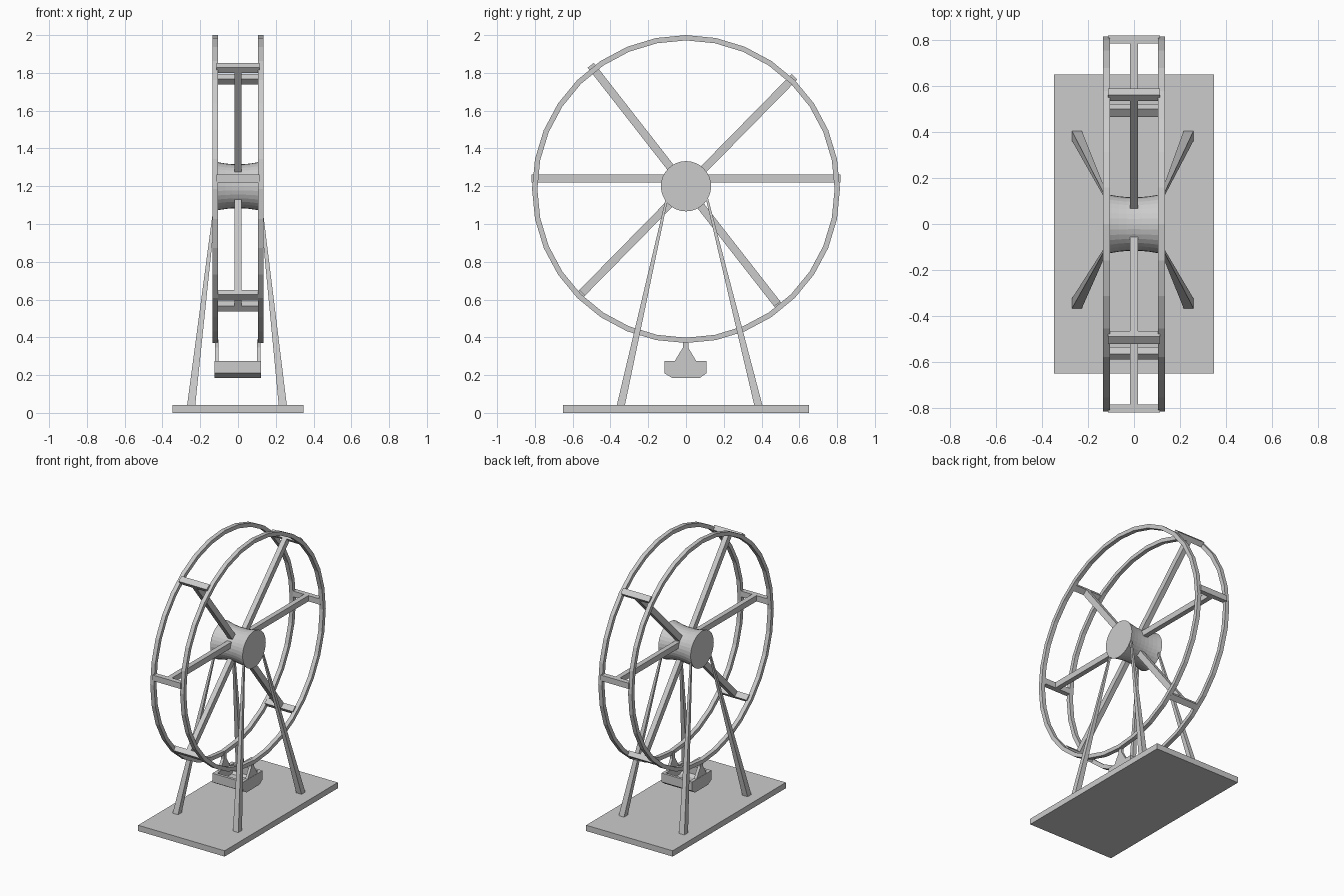
import bpy, math

if "Cube" in bpy.data.objects:
    bpy.data.objects.remove(bpy.data.objects["Cube"])

AXLE_Z = 1.19


def mesh(name, verts, faces):
    me = bpy.data.meshes.new(name)
    me.from_pydata(verts, [], faces)
    me.update()
    ob = bpy.data.objects.new(name, me)
    bpy.context.collection.objects.link(ob)
    return ob


def box(name, loc, size, rot_x=0):
    bpy.ops.mesh.primitive_cube_add(size=1, location=loc, rotation=(rot_x, 0, 0))
    ob = bpy.context.object
    ob.name = name
    ob.scale = size
    return ob


def extrude_x(name, outline, x0, x1):
    # counter-clockwise (y, z) outline seen from +x, extruded along x
    n = len(outline)
    verts = [(x, y, z) for x in (x0, x1) for y, z in outline]
    faces = [tuple(range(n))[::-1], tuple(range(n, 2 * n))]
    faces += [(i, (i + 1) % n, n + (i + 1) % n, n + i) for i in range(n)]
    return mesh(name, verts, faces)


def lathe_x(name, profile, n, cz, closed):
    # spins an (x, radius) profile around the axle
    m = len(profile)
    verts = []
    for i in range(n):
        a = 2 * math.pi * i / n
        verts += [(x, r * math.sin(a), cz + r * math.cos(a)) for x, r in profile]
    faces = []
    for i in range(n):
        a, b = i * m, (i + 1) % n * m
        for j in range(m if closed else m - 1):
            k = (j + 1) % m
            faces.append((a + j, b + j, b + k, a + k))
    if not closed:
        faces.append(tuple(i * m for i in range(n)))
        faces.append(tuple(i * m + m - 1 for i in range(n))[::-1])
    return mesh(name, verts, faces)


def taper(name, bottom, top, w0, w1):
    # square strut with horizontal ends
    verts = [(p[0] + sx * w / 2, p[1] + sy * w / 2, p[2])
             for p, w in ((bottom, w0), (top, w1))
             for sx, sy in ((-1, -1), (1, -1), (1, 1), (-1, 1))]
    faces = [(3, 2, 1, 0), (4, 5, 6, 7)]
    faces += [(i, (i + 1) % 4, 4 + (i + 1) % 4, 4 + i) for i in range(4)]
    return mesh(name, verts, faces)


# ground plate
box("base_plate", (0, 0, 0.021), (0.695, 1.3, 0.042))

# four splayed legs running up into the hub ends
for sx in (-1, 1):
    for sy in (-1, 1):
        foot = (-0.248 if sx < 0 else 0.237, -0.345 if sy < 0 else 0.383, 0.04)
        taper("support_leg", foot, (sx * 0.117, -0.1 if sy < 0 else 0.11, 1.14), 0.043, 0.012)

# twin rims
for s in (-1, 1):
    lathe_x("wheel_rim", [(s * 0.12 - 0.015, 0.787), (s * 0.12 + 0.015, 0.787),
                          (s * 0.12 + 0.015, 0.815), (s * 0.12 - 0.015, 0.815)],
            32, 1.185, True)

# waisted hub
hub = [(0.13 * t / 4, 0.116 + 0.017 * (t / 4) ** 2) for t in range(-4, 5)]
lathe_x("hub", hub, 32, 1.2, False)

# spokes with crossbars joining the rims
for deg, dz in ((0, 0.05), (180, 0.05), (45.5, 0.005), (225.5, 0.005), (128, 0.005), (308, 0.005)):
    a = math.radians(deg)
    c, s = math.cos(a), math.sin(a)
    z = AXLE_Z + dz
    box("spoke", (0, 0.43 * c, z + 0.43 * s), (0.036, 0.74, 0.042), a)
    box("crossbar", (0, 0.801 * c, z + 0.801 * s), (0.226, 0.036, 0.042), a)

# hanging gondola: two end plates with hangers, closed by a bent tub shell
for x0, x1 in ((-0.125, -0.1), (0.098, 0.121)):
    extrude_x("gondola_end", [(-0.075, 0.186), (0.075, 0.186), (0.108, 0.21), (0.108, 0.275),
                              (-0.115, 0.275), (-0.115, 0.21)], x0, x1)
    extrude_x("gondola_hanger", [(-0.06, 0.274), (0.055, 0.274), (0.012, 0.345), (0.012, 0.388),
                                 (-0.017, 0.388), (-0.017, 0.345)], x0 + 0.002, x1 - 0.002)
extrude_x("gondola_tub", [(-0.115, 0.275), (-0.115, 0.21), (-0.075, 0.186), (0.075, 0.186),
                          (0.108, 0.21), (0.108, 0.275), (0.09, 0.275), (0.09, 0.22),
                          (0.07, 0.206), (-0.07, 0.206), (-0.095, 0.22), (-0.095, 0.275)],
          -0.101, 0.099)
